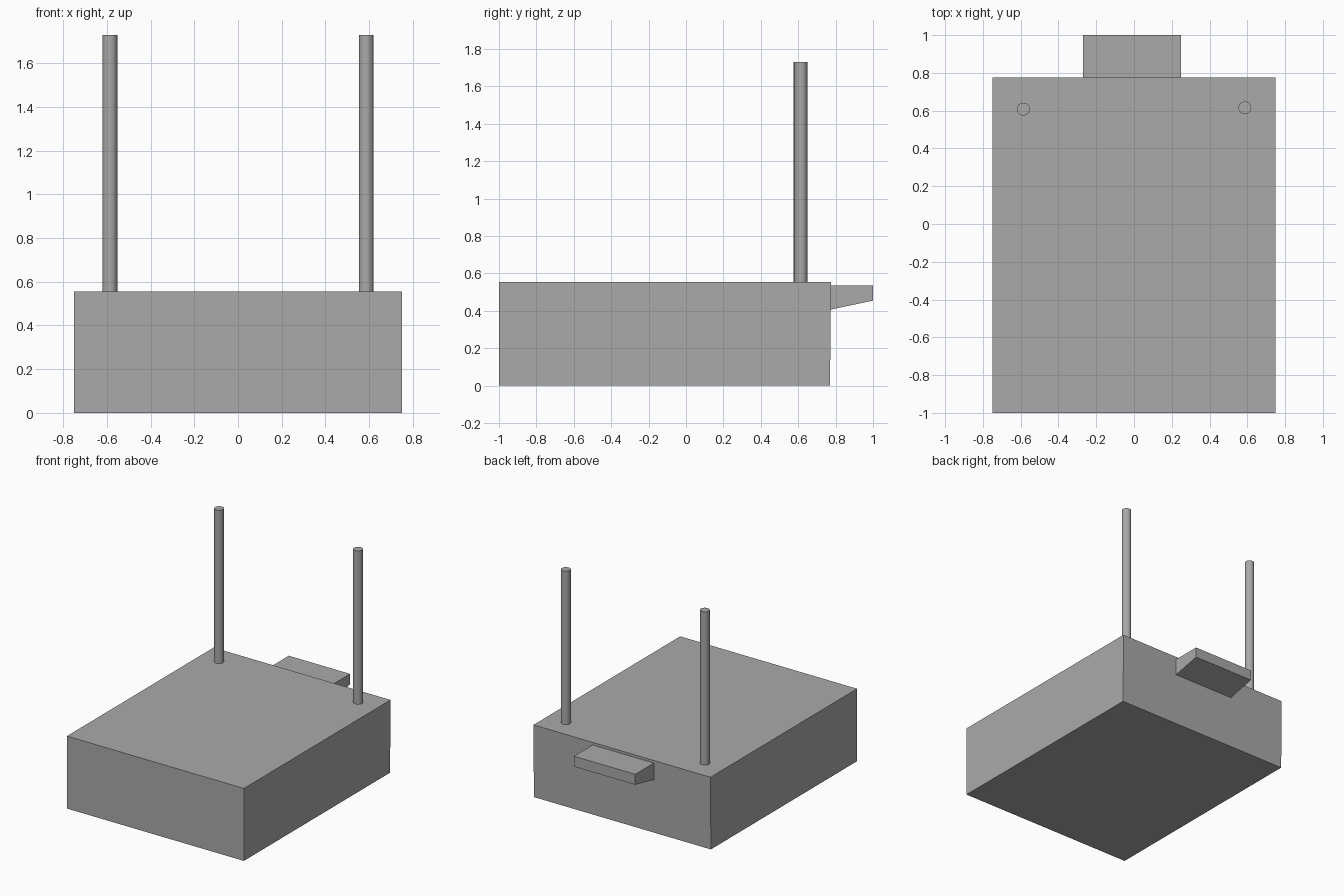
import bpy, bmesh, math

cube = bpy.data.objects.get("Cube")
if cube:
    bpy.data.objects.remove(cube, do_unlink=True)

grey = bpy.data.materials.new("plain grey")
grey.use_nodes = True
grey.diffuse_color = (0.4, 0.4, 0.4, 1)
grey.node_tree.nodes["Principled BSDF"].inputs["Base Color"].default_value = (0.4, 0.4, 0.4, 1)


def extrude_profile(name, profile, x0, x1):
    """Extrude a closed (y, z) outline from x0 to x1."""
    bm = bmesh.new()
    face = bm.faces.new([bm.verts.new((x0, y, z)) for y, z in profile])
    moved = bmesh.ops.extrude_face_region(bm, geom=[face])["geom"]
    verts = [v for v in moved if isinstance(v, bmesh.types.BMVert)]
    bmesh.ops.translate(bm, verts=verts, vec=(x1 - x0, 0, 0))
    bmesh.ops.recalc_face_normals(bm, faces=bm.faces)
    mesh = bpy.data.meshes.new(name)
    bm.to_mesh(mesh)
    bm.free()
    obj = bpy.data.objects.new(name, mesh)
    bpy.context.collection.objects.link(obj)
    mesh.materials.append(grey)
    return obj


def pole(name, x, y, bottom=0.55, top=1.73):
    bpy.ops.mesh.primitive_cylinder_add(vertices=32, radius=0.034, depth=top - bottom,
                                        location=(x, y, (top + bottom) / 2))
    obj = bpy.context.object
    obj.name = name
    obj.data.materials.append(grey)
    bpy.ops.object.shade_smooth_by_angle(angle=math.radians(30))


# Main box
extrude_profile("body", [(-1, 0), (0.77, 0), (0.775, 0.555), (-1, 0.555)], -0.75, 0.75)

# Rear ledge with a sloping underside
extrude_profile("rear_ledge", [(0.765, 0.405), (1, 0.455), (1, 0.535), (0.765, 0.535)], -0.27, 0.25)

# Upright poles near the back corners
pole("right_pole", -0.586, 0.608)
pole("left_pole", 0.587, 0.615)
